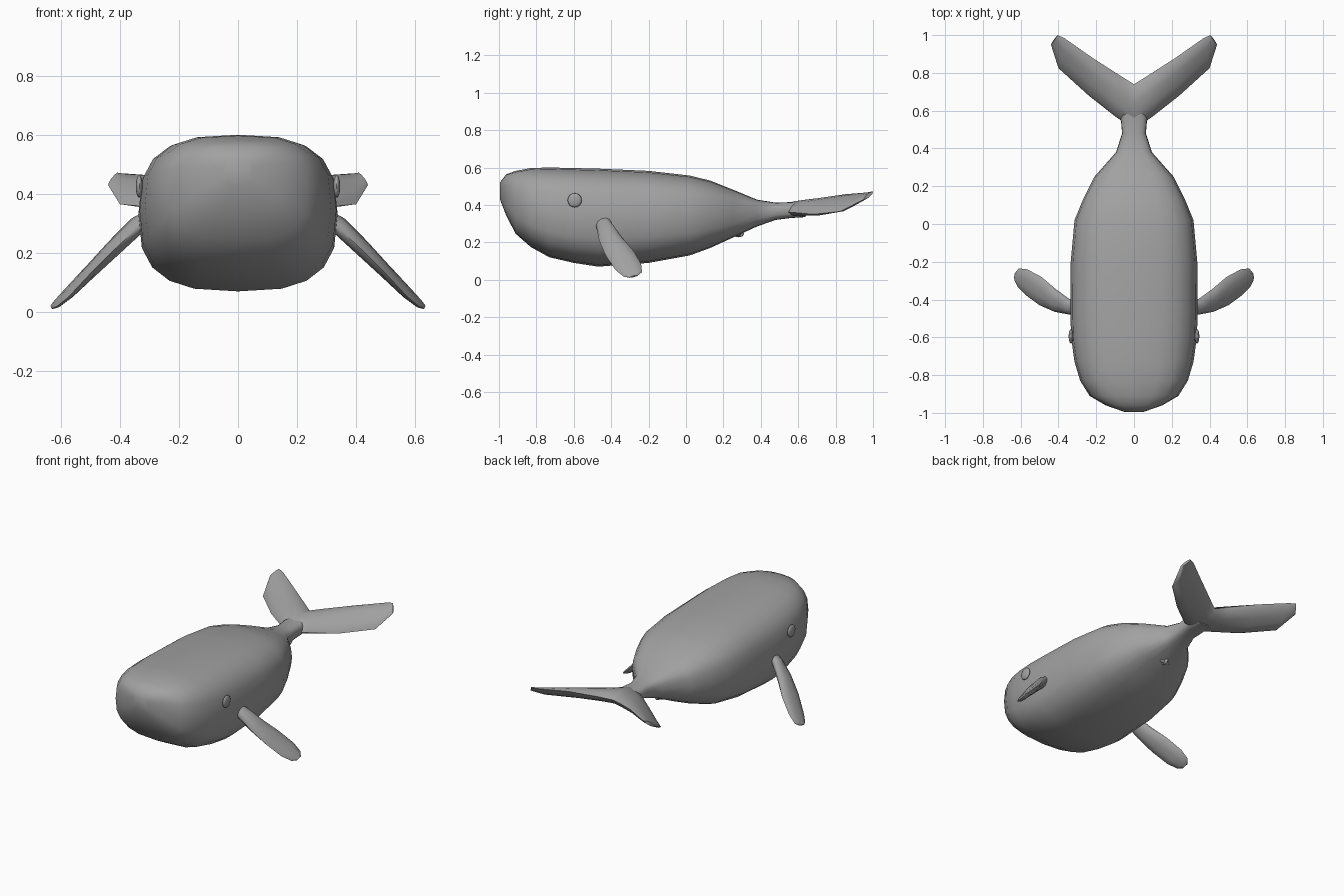
import bpy, bmesh, math
from mathutils import Vector

old = bpy.data.objects.get("Cube")
if old:
    bpy.data.objects.remove(old, do_unlink=True)

GREY = (0.36, 0.36, 0.36, 1)
skin = bpy.data.materials.new("whale grey")
skin.use_nodes = True
skin.diffuse_color = GREY
skin.node_tree.nodes["Principled BSDF"].inputs["Base Color"].default_value = GREY


def finish(name, bm, mirror=False, angle=60):
    """Turn a bmesh into a smooth shaded object, optionally mirrored across x."""
    bmesh.ops.recalc_face_normals(bm, faces=bm.faces)
    mesh = bpy.data.meshes.new(name)
    bm.to_mesh(mesh)
    bm.free()
    mesh.materials.append(skin)
    ob = bpy.data.objects.new(name, mesh)
    bpy.context.collection.objects.link(ob)
    bpy.ops.object.select_all(action="DESELECT")
    ob.select_set(True)
    bpy.context.view_layer.objects.active = ob
    bpy.ops.object.shade_smooth_by_angle(angle=math.radians(angle))
    if mirror:
        mod = ob.modifiers.new("mirror", "MIRROR")
        mod.use_clip = True
    return ob


def loft(rings, cap_start=True):
    """Skin a list of equal-length point rings."""
    bm = bmesh.new()
    loops = [[bm.verts.new(p) for p in ring] for ring in rings]
    n = len(loops[0])
    for a, b in zip(loops, loops[1:]):
        for i in range(n):
            j = (i + 1) % n
            bm.faces.new((a[i], a[j], b[j], b[i]))
    if cap_start:
        bm.faces.new(loops[0])
    bm.faces.new(loops[-1])
    return bm


def body_ring(y, top, bottom, half_width, sides=20):
    """Rounded-box cross-section."""
    mid, half = (top + bottom) / 2, (top - bottom) / 2
    ring = []
    for i in range(sides):
        a = math.tau * i / sides
        c, s = math.cos(a), math.sin(a)
        ring.append((half_width * math.copysign(abs(c) ** 0.7, c), y,
                     mid + half * math.copysign(abs(s) ** 0.7, s)))
    return ring


def blade_ring(lead, trail, thick, normal, sides=10):
    """Flat oval cross-section between a leading and a trailing point."""
    lead, trail = Vector(lead), Vector(trail)
    mid, half = (lead + trail) / 2, (lead - trail) / 2
    up = Vector(normal).normalized() * thick / 2
    return [mid + half * math.cos(math.tau * i / sides) + up * math.sin(math.tau * i / sides)
            for i in range(sides)]


# Body: y, top, bottom, half width
stations = [
    (-0.995, 0.52, 0.43, 0.05), (-0.96, 0.565, 0.34, 0.15),
    (-0.91, 0.582, 0.245, 0.235), (-0.83, 0.597, 0.175, 0.285),
    (-0.73, 0.6, 0.12, 0.315), (-0.6, 0.597, 0.09, 0.333),
    (-0.47, 0.594, 0.07, 0.337), (-0.2, 0.582, 0.09, 0.335),
    (0.02, 0.557, 0.13, 0.315), (0.13, 0.53, 0.17, 0.27),
    (0.25, 0.482, 0.225, 0.21), (0.38, 0.428, 0.285, 0.095),
    (0.48, 0.412, 0.32, 0.063), (0.56, 0.415, 0.33, 0.07),
    (0.64, 0.415, 0.335, 0.05),
]
finish("body", loft([body_ring(*s) for s in stations]))

# Tail flukes: leading point, trailing point, thickness
fluke = [
    ((0, 0.5, 0.365), (0, 0.74, 0.4), 0.09),
    ((0.1, 0.57, 0.36), (0.08, 0.79, 0.42), 0.08),
    ((0.24, 0.68, 0.35), (0.22, 0.88, 0.45), 0.06),
    ((0.4, 0.825, 0.365), (0.37, 0.985, 0.468), 0.03),
    ((0.44, 0.95, 0.43), (0.405, 1.0, 0.47), 0.02),
]
finish("tail_flukes", loft([blade_ring(*f, (0, -0.3, 1)) for f in fluke], False), True)

# Flippers
flipper = [
    ((0.29, -0.48, 0.32), (0.29, -0.415, 0.335), 0.05),
    ((0.34, -0.48, 0.285), (0.345, -0.395, 0.3), 0.06),
    ((0.42, -0.465, 0.21), (0.42, -0.34, 0.225), 0.055),
    ((0.5, -0.43, 0.13), (0.49, -0.28, 0.155), 0.045),
    ((0.575, -0.375, 0.05), (0.565, -0.24, 0.085), 0.035),
    ((0.615, -0.335, 0.018), (0.61, -0.235, 0.04), 0.025),
    ((0.63, -0.305, 0.012), (0.63, -0.26, 0.022), 0.012),
]
finish("flippers", loft([blade_ring(*f, (0.7, 0, 0.7)) for f in flipper]), True)


def ellipsoid(name, centre, radii, mirror=False):
    bm = bmesh.new()
    bmesh.ops.create_uvsphere(bm, u_segments=16, v_segments=8, radius=1)
    bmesh.ops.scale(bm, vec=radii, verts=bm.verts)
    bmesh.ops.translate(bm, vec=centre, verts=bm.verts)
    return finish(name, bm, mirror)


# Eyes
ellipsoid("eyes", (0.334, -0.595, 0.425), (0.012, 0.038, 0.038), True)

# Small belly nub with a cross fin
ellipsoid("belly_nub", (0, 0.28, 0.245), (0.012, 0.03, 0.018))
ellipsoid("belly_cross_fin", (0, 0.28, 0.243), (0.035, 0.012, 0.012))
